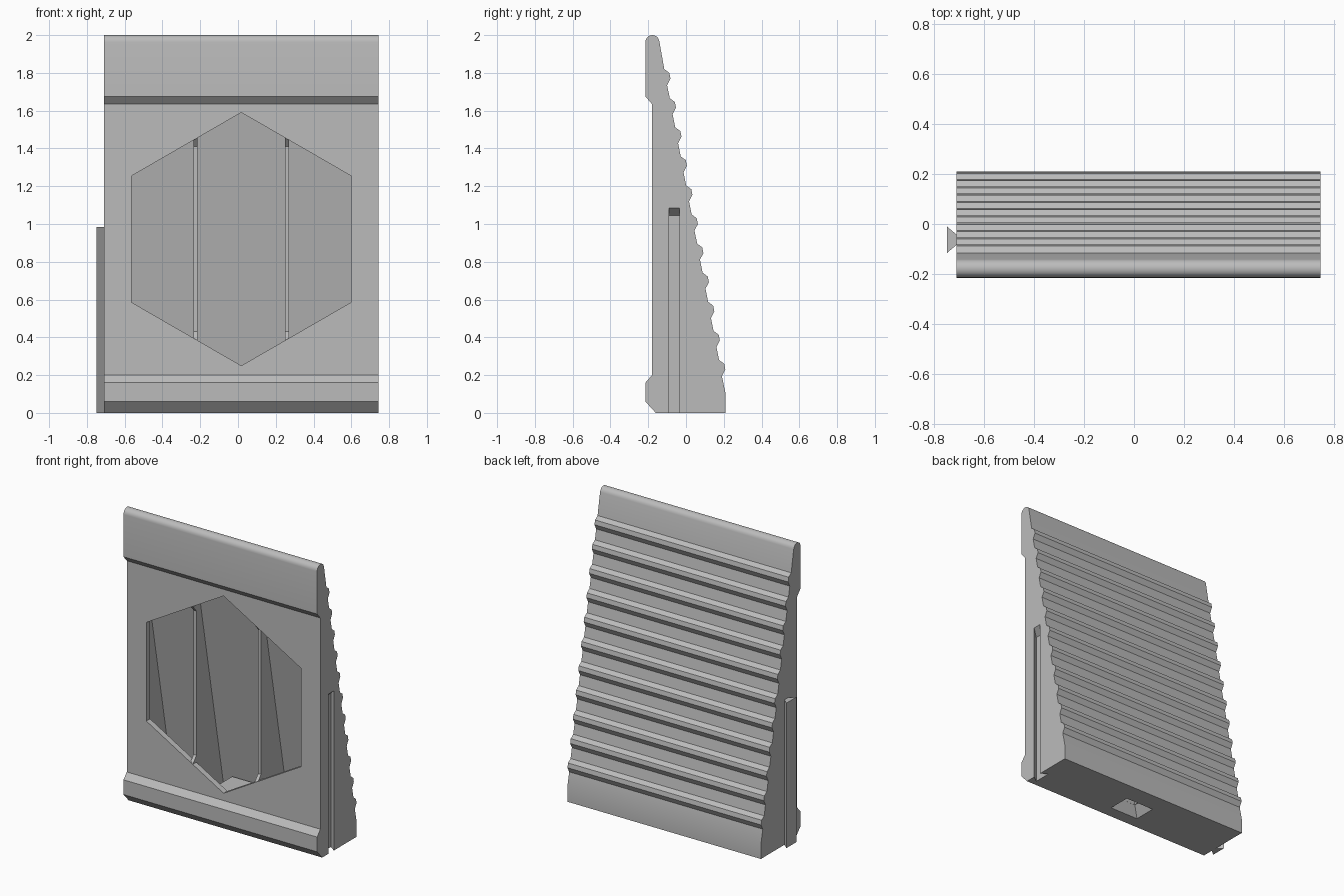
import bpy, bmesh, math
from mathutils import Vector

if "Cube" in bpy.data.objects:
    bpy.data.objects.remove(bpy.data.objects["Cube"])

grey = bpy.data.materials.new("mid grey")
grey.diffuse_color = (0.5, 0.5, 0.5, 1)
grey.use_nodes = True
grey.node_tree.nodes["Principled BSDF"].inputs["Base Color"].default_value = grey.diffuse_color
LEFT, RIGHT, MID = -0.71, 0.745, 0.0175


def loft(name, bottom, top):
    """Solid between two matching rings of points."""
    bm = bmesh.new()
    a = [bm.verts.new(p) for p in bottom]
    b = [bm.verts.new(p) for p in top]
    bm.faces.new(a)
    bm.faces.new(b)
    n = len(a)
    for i in range(n):
        j = (i + 1) % n
        bm.faces.new((a[i], a[j], b[j], b[i]))
    bmesh.ops.recalc_face_normals(bm, faces=bm.faces[:])
    me = bpy.data.meshes.new(name)
    bm.to_mesh(me)
    bm.free()
    me.materials.append(grey)
    ob = bpy.data.objects.new(name, me)
    bpy.context.collection.objects.link(ob)
    return ob


def side_prism(name, pts, x0, x1):
    return loft(name, [(x0, y, z) for y, z in pts], [(x1, y, z) for y, z in pts])


def rect(x, y, w, d, z):
    return [(x + sx * w / 2, y + sy * d / 2, z)
            for sx, sy in ((-1, -1), (1, -1), (1, 1), (-1, 1))]


def cut(target, cutter):
    m = target.modifiers.new("cut", 'BOOLEAN')
    m.operation, m.solver, m.object = 'DIFFERENCE', 'EXACT', cutter
    bpy.context.view_layer.objects.active = target
    bpy.ops.object.modifier_apply(modifier=m.name)
    bpy.data.objects.remove(cutter, do_unlink=True)


# Body: wedge outline with rounded tip and a stepped row of grip ridges
outline = [(-0.16, 0), (-0.215, 0.06), (-0.215, 0.16), (-0.18, 0.2),
           (-0.18, 1.635), (-0.215, 1.675)]
for i in range(11):
    a = math.radians(180 - 17 * i)
    outline.append((-0.178 + 0.037 * math.cos(a), 1.963 + 0.037 * math.sin(a)))
for i in range(11):
    dy, dz = 0.029 * i, -0.154 * i
    for y, z in ((-0.115, 1.82), (-0.088, 1.80), (-0.082, 1.77), (-0.100, 1.735)):
        outline.append((y + dy, z + dz))
outline += [(0.21, 0.1), (0.21, 0)]
body = side_prism("wedge_body", outline, LEFT, RIGHT)


def inner_back(z):
    return 0.14 - 0.1875 * (z - 0.18)


# Hollow inside
cut(body, side_prism("cavity_cutter", [(-0.14, 0.08), (inner_back(0.08), 0.08),
    (inner_back(1.6), 1.6), (-0.14, 1.6)], LEFT + 0.1, RIGHT - 0.1))

# Hexagonal window through the front wall
hexa = [(MID + 0.67 * math.sin(k * math.pi / 3), 0.92 + 0.67 * math.cos(k * math.pi / 3))
        for k in range(6)]
cut(body, loft("window_cutter", [(x, -0.3, z) for x, z in hexa],
               [(x, -0.139, z) for x, z in hexa]))

# Dovetail slot on the right with a sloping top
def dovetail(x, half, z0, z1):
    return [(x, -0.063 - half, z0), (x, -0.063 + half, z0),
            (x, -0.063 + half, z1), (x, -0.063 - half, z1)]

cut(body, loft("slot_cutter", dovetail(RIGHT + 0.001, 0.027, -0.02, 1.085),
               dovetail(RIGHT - 0.045, 0.06, -0.02, 1.045)))

# Tapered socket in the base, with a boss around it inside
cut(body, loft("socket_cutter", rect(MID, 0, 0.218, 0.158, -0.005),
               rect(MID, 0, 0.09, 0.065, 0.1)))
boss = loft("socket_boss", rect(MID, 0.02, 0.32, 0.26, 0.07),
            rect(MID, 0.02, 0.29, 0.2, 0.21))
cut(boss, loft("boss_cutter", rect(MID, 0, 0.13, 0.1, 0.05),
               rect(MID, 0, 0.07, 0.05, 0.15)))

# Dovetail tongue on the left
loft("dovetail_tongue", dovetail(LEFT + 0.001, 0.02, 0, 0.985),
     dovetail(LEFT - 0.038, 0.053, 0, 0.985))

# Inner ribs at the thirds, ends chamfered up to the front wall
rib = [(-0.15, 0.07), (-0.15, 0.37), (-0.178, 0.385), (-0.14, 0.43), (-0.14, 1.41),
       (-0.178, 1.455), (-0.15, 1.47), (-0.15, 1.61),
       (inner_back(1.6) + 0.01, 1.61), (inner_back(0.07) + 0.01, 0.07)]
for side, x in (("left", MID - 0.2425), ("right", MID + 0.2425)):
    side_prism(side + "_rib", rib, x - 0.011, x + 0.011)

# Smooth only the rounded tip
bpy.ops.object.select_all(action='DESELECT')
body.select_set(True)
bpy.context.view_layer.objects.active = body
bpy.ops.object.shade_smooth_by_angle(angle=math.radians(18))
